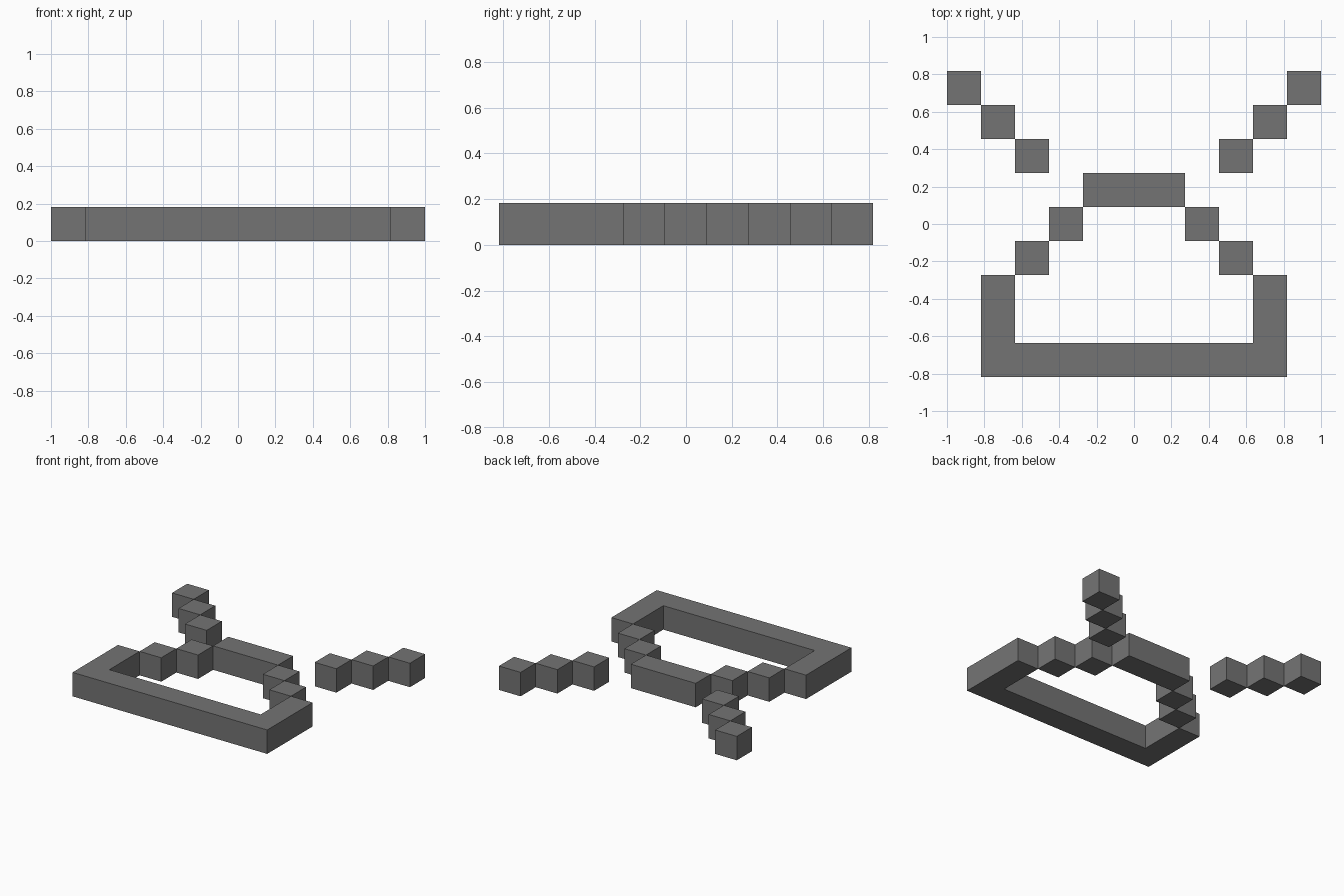
import bpy
import bmesh
from mathutils import Vector

old = bpy.data.objects.get("Cube")
if old:
    bpy.data.objects.remove(old, do_unlink=True)

U = 2 / 11  # one block of the 11 x 9 layout

grey = bpy.data.materials.new("dark grey")
grey.use_nodes = True
colour = (0.175, 0.175, 0.175, 1)
grey.diffuse_color = colour
grey.node_tree.nodes["Principled BSDF"].inputs["Base Color"].default_value = colour


def slab(name, outline):
    """Extrude a counter-clockwise outline, in block units, one block high."""
    bm = bmesh.new()
    face = bm.faces.new([bm.verts.new((x * U, y * U, 0)) for x, y in outline])
    top = bmesh.ops.extrude_face_region(bm, geom=[face])["geom"]
    bmesh.ops.translate(bm, vec=Vector((0, 0, U)),
                        verts=[v for v in top if isinstance(v, bmesh.types.BMVert)])
    bmesh.ops.recalc_face_normals(bm, faces=bm.faces)
    mesh = bpy.data.meshes.new(name)
    bm.to_mesh(mesh)
    bm.free()
    mesh.materials.append(grey)
    obj = bpy.data.objects.new(name, mesh)
    bpy.context.collection.objects.link(obj)


def box(name, x, y, width=1):
    """Block run centred on x, with its front edge at y."""
    a, b = x - width / 2, x + width / 2
    slab(name, [(a, y), (b, y), (b, y + 1), (a, y + 1)])


# U-shaped front frame
slab("front_frame", [(-4.5, -4.5), (4.5, -4.5), (4.5, -1.5), (3.5, -1.5),
                     (3.5, -3.5), (-3.5, -3.5), (-3.5, -1.5), (-4.5, -1.5)])

# Bar closing the ring at the back
box("back_bar", 0, 0.5, 3)

# Stepped blocks on both sides
for side, s in (("left", 1), ("right", -1)):
    for i in range(2):
        box(f"{side}_shoulder_block_{i + 1}", s * (3 - i), -1.5 + i)
    for i in range(3):
        box(f"{side}_antenna_block_{i + 1}", s * (3 + i), 1.5 + i)
